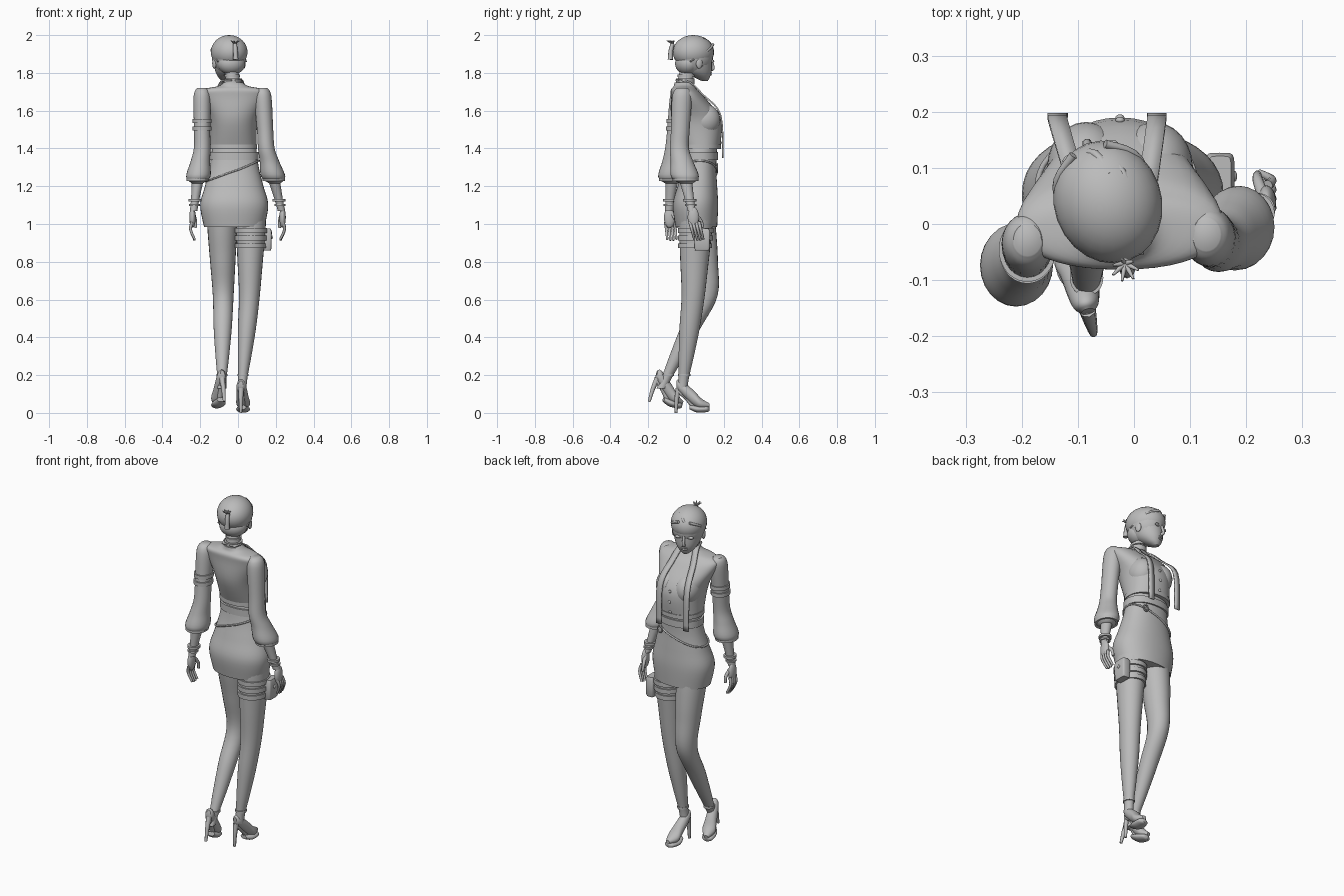
import bpy, bmesh, math
from mathutils import Matrix, Vector

default_cube = bpy.data.objects.get("Cube")
if default_cube:
    bpy.data.objects.remove(default_cube, do_unlink=True)

grey = bpy.data.materials.new("plain grey")
grey.use_nodes = True
grey.diffuse_color = (.5, .5, .5, 1)
grey.node_tree.nodes["Principled BSDF"].inputs["Base Color"].default_value = grey.diffuse_color


def add_object(name, data):
    """Link a new object, give it the material and make it the only selected one."""
    data.materials.append(grey)
    obj = bpy.data.objects.new(name, data)
    bpy.context.collection.objects.link(obj)
    bpy.ops.object.select_all(action='DESELECT')
    obj.select_set(True)
    bpy.context.view_layer.objects.active = obj
    return obj


def finish(name, bm, matrix):
    bmesh.ops.recalc_face_normals(bm, faces=bm.faces)
    bm.transform(matrix)
    mesh = bpy.data.meshes.new(name)
    bm.to_mesh(mesh)
    bm.free()
    obj = add_object(name, mesh)
    bpy.ops.object.shade_smooth_by_angle(angle=math.radians(45))
    return obj


def spline(rows, steps=5):
    """Smooth curve through rows of numbers."""
    rows = [Vector(row) for row in rows]
    padded = [rows[0]] + rows + [rows[-1]]
    result = []
    for before, start, end, after in zip(padded, padded[1:], padded[2:], padded[3:]):
        leave, arrive = (end - before) / 2, (after - start) / 2
        for k in range(steps):
            t = k / steps
            ease = t * t * (3 - 2 * t)
            result.append(start.lerp(end, ease) + leave * t * (1 - t) ** 2 - arrive * t * t * (1 - t))
    return result + [rows[-1]]


def ring_point(row, angle, power=2):
    x, y, z, radius_x, radius_y = row
    bend = lambda value: math.copysign(abs(value) ** (2 / power), value)
    return Vector((x + radius_x * bend(math.cos(angle)), y + radius_y * bend(math.sin(angle)), z))


def loft(name, rows, sides=24, power=2, matrix=Matrix(), smooth=True):
    """Each row is a level ring: centre x, y, z and two radii."""
    bm = bmesh.new()
    path = spline(rows) if smooth else rows
    rings = [[bm.verts.new(ring_point(row, math.tau * i / sides, power)) for i in range(sides)]
             for row in path]
    for low, high in zip(rings, rings[1:]):
        for i in range(sides):
            bm.faces.new((low[i - 1], low[i], high[i], high[i - 1]))
    bm.faces.new(rings[0])
    bm.faces.new(rings[-1])
    return finish(name, bm, matrix)


def row_at(rows, z):
    """Level ring of a loft at a given height."""
    path = sorted(spline(rows), key=lambda row: row[2])
    for low, high in zip(path, path[1:]):
        if low[2] <= z < high[2]:
            return low.lerp(high, (z - low[2]) / (high[2] - low[2]))
    return path[-1]


def band(name, rows, z, half, raised, power=2):
    """Raised strap around a loft."""
    x, y, _, radius_x, radius_y = row_at(rows, z)
    sunk = -.008
    profile = ((-half, sunk), (-half, raised), (half, raised), (half, sunk))
    loft(name, [(x, y, z + rise, radius_x + out, radius_y + out) for rise, out in profile],
         sides=40, power=power, smooth=False)


def limb(joints, levels, depth):
    """Rings of given heights and radii, centred on the line through three joints."""
    top, middle, bottom = joints
    rows = []
    for z, radius in levels:
        start, end = (top, middle) if z > middle.z else (middle, bottom)
        centre = start + (end - start) * ((z - start.z) / (end.z - start.z))
        rows.append((centre.x, centre.y, z, radius, radius * depth))
    return rows


def tube(name, points, radius, taper=1, closed=False, matrix=Matrix()):
    curve = bpy.data.curves.new(name, 'CURVE')
    curve.dimensions = '3D'
    curve.bevel_depth, curve.bevel_resolution, curve.use_fill_caps = radius, 2, True
    line = curve.splines.new('POLY')
    path = points if closed else spline(points)
    line.points.add(len(path) - 1)
    for i, (point, place) in enumerate(zip(line.points, path)):
        point.co = (*place, 1)
        point.radius = 1 + (taper - 1) * i / len(path)
    line.use_cyclic_u = closed
    add_object(name, curve).matrix_world = matrix
    bpy.ops.object.convert(target='MESH')


def blob(name, centre, size, matrix=Matrix()):
    bm = bmesh.new()
    bmesh.ops.create_uvsphere(bm, u_segments=24, v_segments=16, radius=1)
    finish(name, bm, matrix @ Matrix.Translation(centre) @ Matrix.Diagonal((*size, 1)))


def ribbon(name, points, half_width):
    bm = bmesh.new()
    side = Vector((half_width, 0, 0))
    pairs = [(bm.verts.new(point - side), bm.verts.new(point + side)) for point in spline(points)]
    for (a, b), (c, d) in zip(pairs, pairs[1:]):
        bm.faces.new((a, b, d, c))
    finish(name, bm, Matrix()).modifiers.new("thickness", 'SOLIDIFY').thickness = .008


# Skirt, cropped jacket and neck
skirt = [(-.02, *row) for row in ((.055, .985, .16, .11), (.05, 1.1, .18, .12), (.06, 1.2, .155, .105),
                                  (.07, 1.3, .13, .09), (.08, 1.42, .115, .085))]
jacket = [(-.025, *row) for row in ((.08, 1.4, .122, .1), (.055, 1.55, .13, .13), (.01, 1.67, .18, .09),
                                    (-.01, 1.71, .17, .07), (-.01, 1.73, .08, .055), (-.01, 1.75, .05, .05))]
neck = [(-.024, -.01, 1.7, .045, .045), (-.03, 0, 1.78, .037, .04), (-.045, .02, 1.85, .04, .045)]
loft("skirt", skirt, sides=40, power=2.2)
loft("jacket", jacket, sides=40, power=2.2)
loft("neck", neck)
band("waistband", skirt, 1.36, half=.02, raised=.008, power=2.2)
band("jacket_hem", jacket, 1.41, half=.012, raised=.004, power=2.2)
band("collar", neck, 1.755, half=.014, raised=.009)
band("choker", neck, 1.785, half=.007, raised=.005)
for x in (-.085, .035):
    blob("bust", (x, .1, 1.55), (.07, .082, .085))
for z in (1.43, 1.49, 1.55):
    blob("button", ring_point(row_at(jacket, z), math.pi / 2), (.008, .006, .008))

# Slanted hip chain with a ring buckle
chain = []
for i in range(48):
    angle = math.tau * i / 48
    x, y, z, radius_x, radius_y = row_at(skirt, 1.28 + .055 * math.cos(angle))
    chain.append(ring_point((x, y, z, radius_x + .004, radius_y + .004), angle, power=2.2))
tube("hip_chain", chain, radius=.005, closed=True)
buckle_angles = [math.tau * i / 16 for i in range(16)]
tube("buckle", [(.055 + .015 * math.cos(a), .165, 1.3 + .018 * math.sin(a)) for a in buckle_angles],
     radius=.004, closed=True)

# Scarf ends draped over the chest
for side, start, end in (("left", 0, .04), ("right", -.05, -.135)):
    drape = ((-.055, 1.765), (.02, 1.755), (.09, 1.69), (.186, 1.58), (.198, 1.35))
    points = [Vector((start + (end - start) * min(1, i / 3), y, z)) for i, (y, z) in enumerate(drape)]
    ribbon("scarf_" + side, points, half_width=.017)

# Arms: sleeves with gathered cuffs, forearms, bracelets and hands
sleeve_levels = ((1.72, .025), (1.7, .04), (1.65, .046), (1.5, .043), (1.4, .044), (1.33, .052), (1.25, .064), (1.215, .03))
forearm_levels = ((1.24, .032), (1.13, .022), (1.07, .02))
arms = {"right": [Vector((-.19, -.03, 1.7)), Vector((-.19, -.06, 1.4)), Vector((-.235, -.09, 1.07))],
        "left": [Vector((.13, -.02, 1.7)), Vector((.15, -.035, 1.4)), Vector((.23, .03, 1.07))]}


def hand(side, wrist, out, lean):
    place = lambda x, y, drop: wrist + Vector((out * x, y + lean * drop, -drop))
    blob(side + "_palm", place(.006, 0, .035), (.017, .03, .055))
    for k in range(4):
        y = .016 * (k - 1.5)
        reach = .16 - .006 * abs(k - 1.5)
        tube(side + "_finger", [place(.008, y, .06), place(.016, y, .1), place(-.006, y, reach)], .0095, taper=.6)
    tube(side + "_thumb", [place(0, .016, .02), place(-.01, .036, .055), place(-.01, .036, .09)], .011, taper=.6)


for side, joints in arms.items():
    sleeve = limb(joints, sleeve_levels, depth=1.15)
    forearm = limb(joints, forearm_levels, depth=1.1)
    loft(side + "_sleeve", sleeve)
    loft(side + "_forearm", forearm)
    band(side + "_cuff", sleeve, 1.235, half=.007, raised=.004)
    band(side + "_bracelet", forearm, 1.125, half=.007, raised=.012)
    band(side + "_bangle", forearm, 1.1, half=.005, raised=.008)
    if side == "right":
        for z in (1.505, 1.545):
            band("sleeve_garter", sleeve, z, half=.011, raised=.007)
    hand(side, joints[-1], *((-1, .1) if side == "right" else (1, .25)))

# Legs and heeled shoes
leg_levels = ((1.06, .08), (.95, .077), (.8, .067), (.62, .055), (.45, .048), (.3, .036), (.19, .025), (.13, .024))
legs = {"left": [Vector((.07, .055, 1.06)), Vector((.06, .037, .6)), Vector((.024, -.014, .17))],
        "right": [Vector((-.085, .06, 1.06)), Vector((-.078, .115, .64)), Vector((-.085, -.11, .17))]}
stand = {"left": Matrix.Translation((.02, 0, 0)) @ Matrix.Rotation(-.1, 4, 'Z'),
         "right": Matrix.Translation((-.085, -.145, .047)) @ Matrix.Rotation(.25, 4, 'Z') @ Matrix.Rotation(-.25, 4, 'X')}
swap_axes = Matrix.Rotation(math.pi / 2, 4, 'X') @ Matrix.Scale(-1, 4, (0, 0, 1))


def shoe(side, matrix):
    upper = ((.15, -.05, .012, .02), (.14, -.03, .025, .035), (.08, .04, .032, .04), (.05, .08, .036, .028),
             (.04, .125, .012, .01))
    sole = ((.03, .02, .02, .012), (.02, .06, .036, .018), (.02, .11, .03, .016), (.02, .125, .01, .01))
    for part, rows in (("_shoe", upper), ("_platform", sole)):
        loft(side + part, [(0, *row) for row in rows], matrix=matrix @ swap_axes)
    tube(side + "_arch", [(0, -.04, .115), (0, 0, .085), (0, .04, .035)], .014, matrix=matrix)
    tube(side + "_heel", [(0, -.04, .13), (0, -.05, .07), (0, -.053, 0)], .016, taper=.4, matrix=matrix)


for side, joints in legs.items():
    leg = limb(joints, leg_levels, depth=1.12)
    loft(side + "_leg", leg)
    shoe(side, stand[side])
    band(side + "_ankle_strap", leg, .2, half=.006, raised=.004)
    if side == "left":
        for z in (.965, .925, .885):
            band("thigh_strap", leg, z, half=.013, raised=.008)
pouch = [(.153, .085, z, radius, radius + .016) for z, radius in ((.86, .02), (.87, .024), (.96, .026), (.975, .02))]
loft("thigh_pouch", pouch, power=6, smooth=False)
blob("pouch_clasp", (.178, .085, .93), (.006, .01, .01))

# Head, turned a little to its side
turn = Matrix.Translation((-.048, .043, 0)) @ Matrix.Rotation(.34, 4, 'Z')
jaw = ((.06, 1.757, .015, .015), (.045, 1.775, .04, .04), (.02, 1.81, .065, .075), (0, 1.87, .085, .095))
loft("jaw", [(0, *row) for row in jaw], matrix=turn)
blob("skull", (0, 0, 1.89), (.09, .102, .105), turn)
blob("hair", (0, -.004, 1.91), (.096, .111, .09), turn)
blob("nape_hair", (0, -.04, 1.85), (.075, .062, .06), turn)
tube("nose", [(0, .096, 1.87), (0, .107, 1.825), (0, .09, 1.818)], .007, taper=1.5, matrix=turn)
for z in (1.79, 1.8):
    blob("lip", (0, .088, z), (.019, .01, .005), turn)
for s in (-1, 1):
    blob("eye", (s * .035, .09, 1.862), (.017, .009, .008), turn)
    blob("ear", (s * .082, 0, 1.85), (.01, .018, .028), turn)
    tube("side_lock", [(s * .03, .095, 1.95), (s * .08, .05, 1.92), (s * .08, -.05, 1.86)], .008, taper=.4, matrix=turn)
tube("swept_fringe", [(.02, .04, 1.98), (0, .09, 1.95), (-.065, .06, 1.9)], .01, taper=.4, matrix=turn)
tube("hair_parting", [(.02, .09, 1.94), (.045, .02, 1.98), (.02, -.1, 1.92)], .006, matrix=turn)

# Hair pin with a spiky tuft
tuft = Vector((-.016, -.07, 1.955))
tube("hair_pin", [(-.012, -.083, 1.87), (-.014, -.08, 1.92), tuft], .014, taper=.7)
for i in range(7):
    a = math.tau * i / 7
    tube("pin_spike", [tuft, tuft + Vector((.024 * math.cos(a), .02 * math.sin(a) - .012, .016))], .006, taper=.2)
